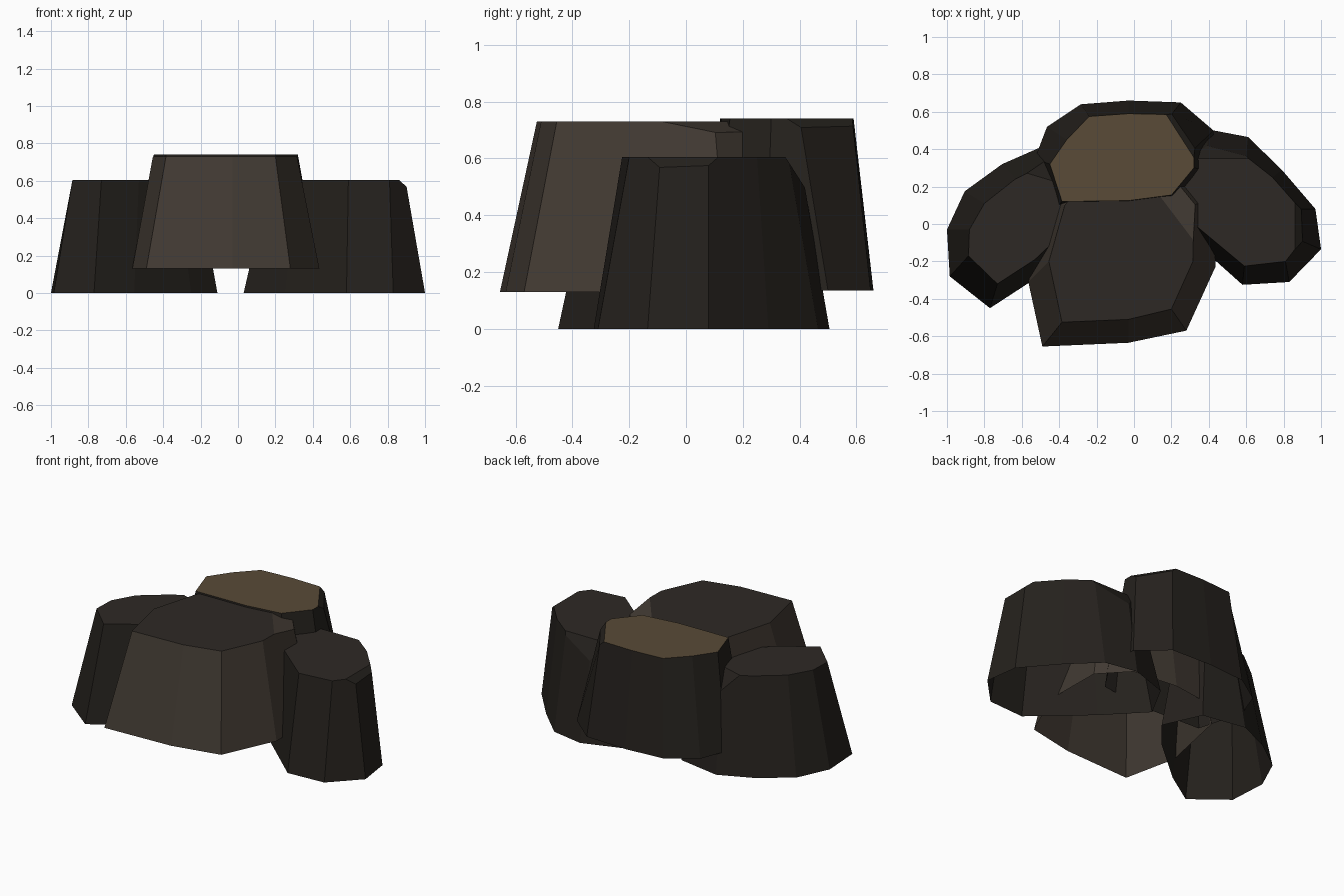
import bpy, bmesh
from mathutils import Vector

if "Cube" in bpy.data.objects:
    bpy.data.objects.remove(bpy.data.objects["Cube"])


def material(name, rgb):
    m = bpy.data.materials.new(name)
    m.diffuse_color = (*rgb, 1)
    m.use_nodes = True
    m.node_tree.nodes["Principled BSDF"].inputs["Base Color"].default_value = m.diffuse_color
    return m


def rock(name, z0, z1, bottom, top, cuts, side_mat, top_mat):
    """Open-bottomed tapered boulder; cuts are (point, normal) corner chamfers."""
    bm = bmesh.new()
    lo = [bm.verts.new((x, y, z0)) for x, y in bottom]
    hi = [bm.verts.new((x, y, z1)) for x, y in top]
    n = len(lo)
    for i in range(n):
        j = (i + 1) % n
        bm.faces.new((lo[i], lo[j], hi[j], hi[i]))
    bm.faces.new(hi).material_index = 1
    for point, normal in cuts:
        res = bmesh.ops.bisect_plane(
            bm, geom=bm.verts[:] + bm.edges[:] + bm.faces[:], dist=1e-5,
            plane_co=Vector(point), plane_no=Vector(normal).normalized(),
            clear_outer=True)
        edges = [g for g in res['geom_cut']
                 if isinstance(g, bmesh.types.BMEdge) and g.is_valid]
        bmesh.ops.holes_fill(bm, edges=edges, sides=0)
    bmesh.ops.recalc_face_normals(bm, faces=bm.faces[:])
    mesh = bpy.data.meshes.new(name)
    bm.to_mesh(mesh)
    bm.free()
    mesh.materials.append(side_mat)
    mesh.materials.append(top_mat)
    bpy.context.collection.objects.link(bpy.data.objects.new(name, mesh))


brown = material("brown_stone", (0.055, 0.043, 0.033))
dark = material("dark_stone", (0.018, 0.015, 0.012))
grey = material("dark_top", (0.027, 0.022, 0.018))
tan = material("tan_top", (0.10, 0.07, 0.038))

# raised front boulder
rock("front_rock", 0.13, 0.73,
     [(-.49, -.655), (-.03, -.635), (.28, -.57), (.435, -.23), (.43, .15),
      (.27, .32), (-.03, .35), (-.32, .31), (-.47, .14), (-.565, -.31)],
     [(-.385, -.525), (-.03, -.51), (.2, -.455), (.315, -.2), (.32, .1),
      (.2, .25), (-.03, .27), (-.25, .24), (-.37, .1), (-.455, -.2)],
     [((.32, -.09, .73), (.25, .19, 1))], brown, grey)

# raised back boulder with tan top
rock("back_rock", 0.135, 0.74,
     [(-.45, .05), (-.03, .03), (.28, .07), (.43, .28), (.425, .5),
      (.25, .65), (-.03, .66), (-.285, .64), (-.465, .52), (-.53, .35)],
     [(-.385, .12), (-.03, .125), (.2, .155), (.32, .3), (.32, .4),
      (.2, .585), (-.03, .59), (-.24, .575), (-.36, .45), (-.45, .32)],
     [((.24, .48, .74), (.84, .54, 1))], dark, tan)

# right boulder on the ground
rock("right_rock", 0, 0.605,
     [(.58, -.325), (.83, -.31), (1, -.135), (.97, .08), (.79, .29),
      (.61, .465), (.4, .505), (.15, .42), (.03, .2), (.25, -.03)],
     [(.59, -.225), (.81, -.2), (.895, -.09), (.89, .08), (.74, .25),
      (.6, .36), (.39, .4), (.25, .33), (.17, .2), (.32, .0)],
     [((.86, 0, .605), (.04, 0, .045)), ((.45, .35, .605), (0, .11, .07))],
     dark, grey)

# left boulder on the ground
rock("left_rock", 0, 0.605,
     [(-.77, -.45), (-.555, -.31), (-.25, -.05), (-.11, .12), (-.22, .36),
      (-.5, .41), (-.705, .32), (-.905, .175), (-1, -.03), (-.985, -.28)],
     [(-.73, -.32), (-.53, -.19), (-.33, .0), (-.22, .13), (-.3, .29),
      (-.475, .32), (-.635, .24), (-.8, .11), (-.88, -.03), (-.885, -.17)],
     [((-.55, .265, .605), (.3, 1, .9))], dark, grey)
